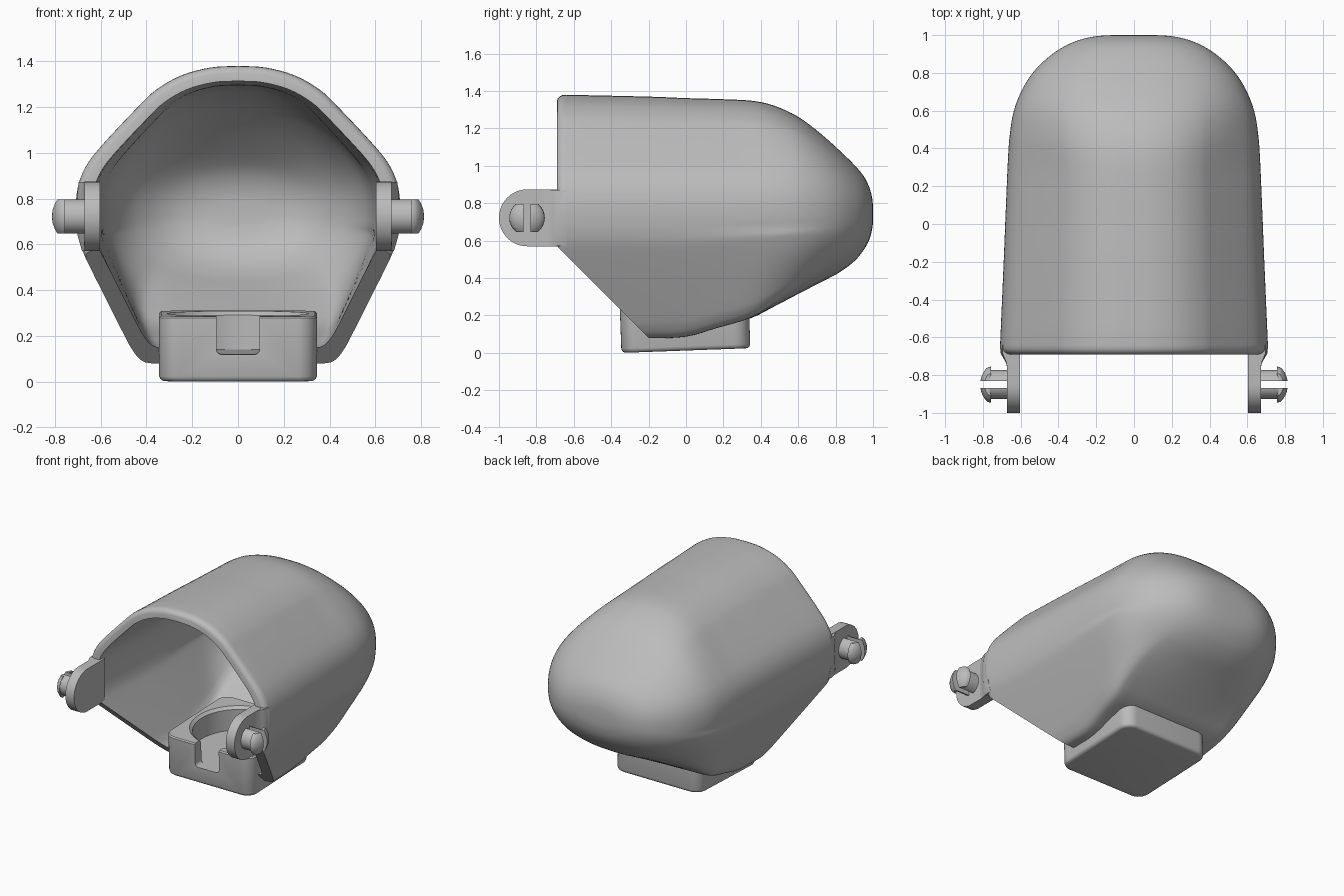
import bpy, bmesh, math
from mathutils import Matrix, Vector

if "Cube" in bpy.data.objects:
    bpy.data.objects.remove(bpy.data.objects["Cube"], do_unlink=True)

grey = bpy.data.materials.new("plain grey")
grey.use_nodes = True
grey.diffuse_color = (0.5, 0.5, 0.5, 1)
grey.node_tree.nodes["Principled BSDF"].inputs["Base Color"].default_value = (0.5, 0.5, 0.5, 1)


def loft(name, rings):
    """Skin closed rings of equal length and cap both ends."""
    bm = bmesh.new()
    rows = [[bm.verts.new(p) for p in ring] for ring in rings]
    n = len(rows[0])
    for a, b in zip(rows, rows[1:]):
        for i in range(n):
            j = (i + 1) % n
            bm.faces.new((a[i], a[j], b[j], b[i]))
    bm.faces.new(rows[0])
    bm.faces.new(rows[-1])
    bmesh.ops.recalc_face_normals(bm, faces=bm.faces[:])
    mesh = bpy.data.meshes.new(name)
    bm.to_mesh(mesh)
    bm.free()
    mesh.materials.append(grey)
    obj = bpy.data.objects.new(name, mesh)
    bpy.context.collection.objects.link(obj)
    return obj


def prism(name, outline, axis, lo, hi):
    """Extrude a 2D outline along x, y or z."""
    place = {"x": lambda a, b, h: (h, a, b), "y": lambda a, b, h: (a, h, b),
             "z": lambda a, b, h: (a, b, h)}[axis]
    return loft(name, [[place(a, b, h) for a, b in outline] for h in (lo, hi)])


def box(name, lo, hi):
    return prism(name, [(lo[0], lo[1]), (hi[0], lo[1]), (hi[0], hi[1]), (lo[0], hi[1])],
                 "z", lo[2], hi[2])


def rounded_rect(a0, b0, a1, b1, r, steps=8):
    pts = []
    corners = [(a1 - r, b1 - r), (a0 + r, b1 - r), (a0 + r, b0 + r), (a1 - r, b0 + r)]
    for k, (a, b) in enumerate(corners):
        for i in range(steps + 1):
            t = math.pi / 2 * (k + i / steps)
            pts.append((a + r * math.cos(t), b + r * math.sin(t)))
    return pts


def cut(obj, cutter, operation="DIFFERENCE"):
    mod = obj.modifiers.new("cut", "BOOLEAN")
    mod.object, mod.operation, mod.solver = cutter, operation, "EXACT"
    bpy.context.view_layer.objects.active = obj
    bpy.ops.object.modifier_apply(modifier=mod.name)


def discard(*cutters):
    for c in cutters:
        bpy.data.objects.remove(c, do_unlink=True)


def smooth(obj):
    bpy.ops.object.select_all(action="DESELECT")
    obj.select_set(True)
    bpy.context.view_layer.objects.active = obj
    bpy.ops.object.shade_smooth_by_angle(angle=math.radians(35))


def spline(points, steps):
    """Catmull-Rom curve through points of any dimension."""
    pts = [Vector(p) for p in points]
    pts = [2 * pts[0] - pts[1]] + pts + [2 * pts[-1] - pts[-2]]
    out = []
    for a, b, c, d in zip(pts, pts[1:], pts[2:], pts[3:]):
        for i in range(steps):
            t = i / steps
            out.append(0.5 * (2 * b + (c - a) * t + (2 * a - 5 * b + 4 * c - d) * t * t
                              + (3 * b - a - 3 * c + d) * t ** 3))
    return out + [pts[-2]]


# Shell: half section at the mouth, and stations of y, half width, top, bottom
MID = 0.74
half = spline([(0, 1.38), (0.12, 1.373), (0.25, 1.338), (0.36, 1.275), (0.44, 1.2),
               (0.6, 1.03), (0.668, 0.94), (0.703, 0.85), (0.712, MID), (0.698, 0.62),
               (0.655, 0.51), (0.515, 0.215), (0.472, 0.135), (0.435, 0.093), (0.39, 0.08),
               (0.3, 0.08), (0, 0.08)], 4)
section = [tuple(p) for p in half] + [(-p[0], p[1]) for p in half[-2:0:-1]]
stations = spline([(-0.64, 0.709, 1.38, 0.08), (-0.2, 0.69, 1.37, 0.08),
                   (0.0, 0.682, 1.362, 0.088), (0.17, 0.675, 1.357, 0.135),
                   (0.35, 0.667, 1.348, 0.187), (0.47, 0.658, 1.322, 0.247),
                   (0.6, 0.636, 1.262, 0.315), (0.72, 0.588, 1.172, 0.377),
                   (0.82, 0.52, 1.083, 0.43), (0.9, 0.432, 1.005, 0.49),
                   (0.95, 0.35, 0.945, 0.55), (0.98, 0.27, 0.885, 0.605),
                   (0.995, 0.19, 0.83, 0.66), (1.0, 0.11, 0.785, 0.7)], 4)


def wall(z):
    """Half width of the sloping lower side wall at a height."""
    return 0.712 - 0.51 * max(0.64 - z, 0)


def shell_ring(station, scale=1.0):
    y, width, top, bottom = station
    k = min(max((y - 0.25) / 0.65, 0), 1)
    k = k * k * (3 - 2 * k)
    ring = []
    for x, z in section:
        u = x / 0.712
        if z > MID:
            v, rise = (z - MID) / (1.38 - MID), top - MID
        else:
            v, rise = (z - MID) / (MID - 0.08), MID - bottom
            u *= wall(MID + v * rise) / wall(z)
        # the section turns into a full oval towards the closed end
        length = (abs(u) ** 2.3 + abs(v) ** 2.3) ** (1 / 2.3)
        blend = 1 - k + k / length
        ring.append((u * blend * width * scale, y, MID + v * blend * rise * scale))
    return ring


mouth = [shell_ring((y, 0.711, 1.38, 0.08), s)
         for y, s in ((-0.69, 0.95), (-0.686, 0.968), (-0.675, 0.987), (-0.66, 0.997))]
shell = loft("shell", mouth + [shell_ring(s) for s in stations])
cavity = loft("cavity_cutter", [shell_ring((-0.8, 0.72, 1.382, 0.08))]
              + [shell_ring(s) for s in stations])
cavity.data.transform(Matrix.Translation((0, 0, MID)) @ Matrix.Diagonal((0.89, 0.93, 0.895, 1))
                      @ Matrix.Translation((0, 0, -MID)))
wedge = prism("wedge_cutter", [(-0.9, 0.57), (-0.69, 0.57), (-0.08, -0.04), (-0.9, -0.04)],
              "x", -1, 1)
cut(shell, cavity)
cut(shell, wedge)
discard(cavity, wedge)

# Socket block with a round recess and a front slot, all slightly tilted
tilt = Matrix.Rotation(math.radians(2.1), 4, "X")
block = loft("socket_block", [
    [(x, y, z) for x, y in rounded_rect(-0.345 + i, -0.345 + i, 0.345 - i, 0.345 - i, 0.085 - i)]
    for z, i in ((0.0125, 0.025), (0.015, 0.014), (0.022, 0.005), (0.035, 0), (0.29, 0), (0.298, 0.008))])
recess = loft("recess_cutter", [
    [(r * math.cos(a * math.tau / 64), r * math.sin(a * math.tau / 64), z) for a in range(64)]
    for z, r in ((0.13, 0.29), (0.28, 0.29), (0.298, 0.31), (0.5, 0.31))])
slot = prism("slot_cutter", rounded_rect(-0.095, 0.131, 0.095, 0.5, 0.025), "y", -0.5, -0.1)
for part in (block, recess, slot):
    part.data.transform(tilt)
cut(block, recess)
cut(block, slot)
cut(shell, recess)
discard(recess, slot)
smooth(shell)
smooth(block)

# Arms with split snap pins on both sides
PIN_Y, PIN_Z = -0.85, 0.722
for side, s in (("left", 1), ("right", -1)):
    arc = [(PIN_Y - 0.15 * math.sin(t * math.pi / 24), PIN_Z + 0.152 * math.cos(t * math.pi / 24))
           for t in range(25)]
    arm = prism(side + "_arm", arc + [(-0.65, PIN_Z - 0.152), (-0.65, PIN_Z + 0.152)],
                "x", s * 0.603, s * 0.672)

    # flared root that follows the shell outline and clears the pin
    gusset = loft(side + "_arm_gusset", [
        [(s * x, y, PIN_Z + h) for x, y in ((0.62, -0.78), (0.67, -0.77), (0.67 + f * 0.2, -0.735),
                                            (0.67 + f * 0.6, -0.71), (0.67 + f, -0.685),
                                            (0.67 + f, -0.64), (0.62, -0.64))]
        for h, f in ((-0.15, 0.012), (-0.08, 0.032), (0.02, 0.036), (0.09, 0.034), (0.15, 0.026))])

    profile = [(0.66, 0.077), (0.766, 0.077), (0.756, 0.095), (0.772, 0.093), (0.787, 0.08),
               (0.8, 0.06), (0.81, 0.035), (0.815, 0.006)]
    pin = loft(side + "_pin", [
        [(s * x, PIN_Y + r * math.cos(a * math.tau / 40), PIN_Z + r * math.sin(a * math.tau / 40))
         for a in range(40)] for x, r in profile])
    keep = box("pin_keep", (-1, PIN_Y - 0.2, PIN_Z - 0.075), (1, PIN_Y + 0.2, PIN_Z + 0.075))
    split = box("pin_split", (-1, PIN_Y - 0.019, PIN_Z - 0.2), (1, PIN_Y + 0.019, PIN_Z + 0.2))
    cut(pin, keep, "INTERSECT")
    cut(pin, split)
    discard(keep, split)
    for part in (arm, gusset, pin):
        smooth(part)
